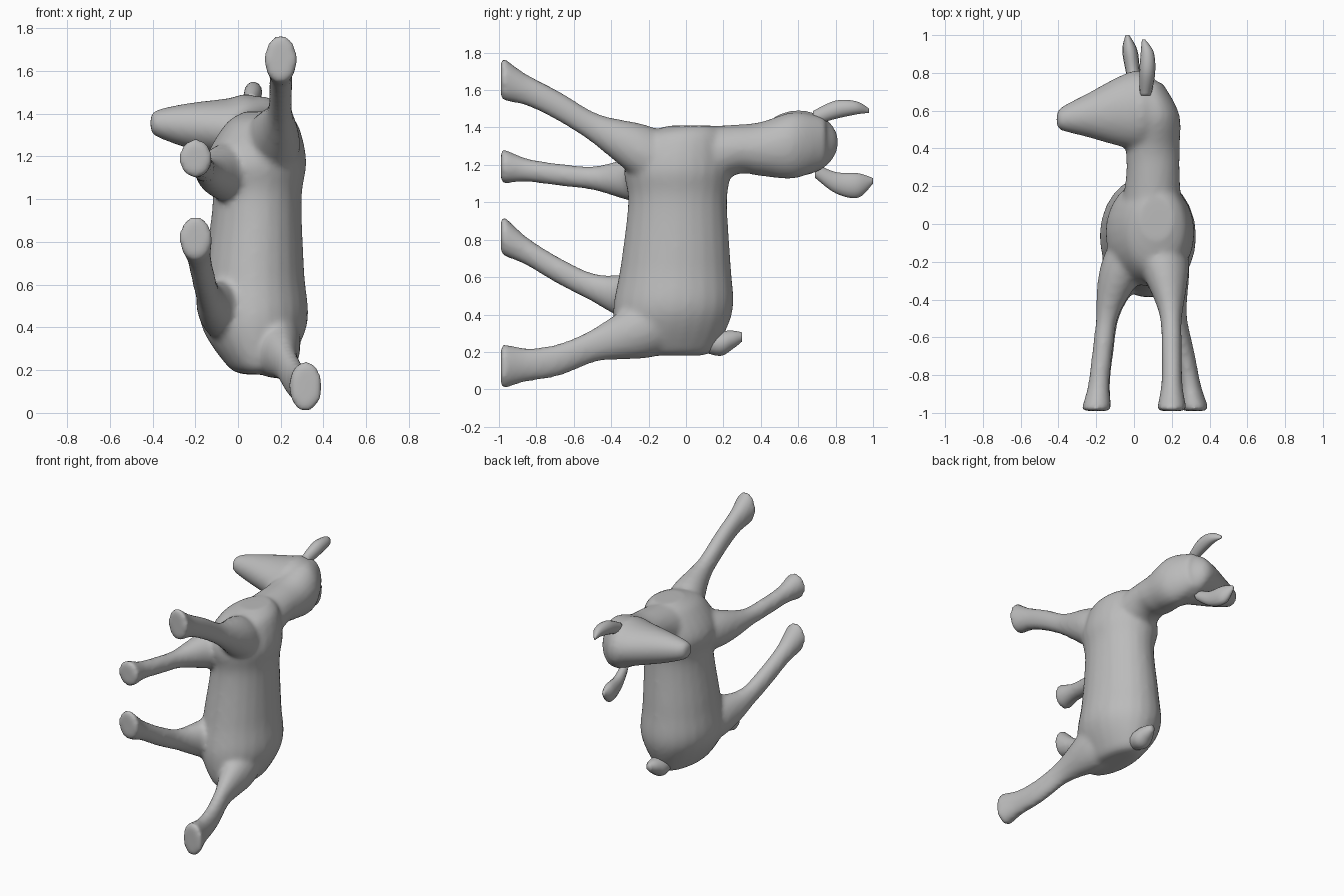
import bpy, bmesh, math
from mathutils import Vector

fur = bpy.data.materials.new("plain grey")
fur.diffuse_color = (0.5, 0.5, 0.5, 1)
X, Y, Z = 0, 1, 2


def smooth_rows(rows, steps=6):
    """Catmull-Rom interpolation between rows of values."""
    v = [Vector(r) for r in rows]
    out = []
    for i in range(len(v) - 1):
        a, b, c, d = v[max(i - 1, 0)], v[i], v[i + 1], v[min(i + 2, len(v) - 1)]
        for s in range(steps):
            t = s / steps
            out.append(0.5 * (2 * b + (c - a) * t + (2 * a - 5 * b + 4 * c - d) * t * t
                              + (3 * b - a - 3 * c + d) * t ** 3))
    return out + [v[-1]]


def loft(bm, axis, rows, sides=24):
    """Closed tube along an axis; row = position, two centres, two radii."""
    rings = []
    for t, c1, c2, r1, r2 in rows:
        ring = []
        for k in range(sides):
            a = 2 * math.pi * k / sides
            p = [c1 + r1 * math.cos(a), c2 + r2 * math.sin(a)]
            p.insert(axis, t)
            ring.append(bm.verts.new(p))
        rings.append(ring)
    new = [bm.faces.new(rings[0]), bm.faces.new(rings[-1])]
    for a, b in zip(rings, rings[1:]):
        for k in range(sides):
            j = (k + 1) % sides
            new.append(bm.faces.new((a[k], a[j], b[j], b[k])))
    bmesh.ops.recalc_face_normals(bm, faces=new)


def leg(bm, slant, path):
    """Leg through (x, z) points, flared at the hoof and at the body."""
    stations = (-0.99, -0.70, -0.42, -0.12)
    rows = []
    for y, x, z in smooth_rows([(y, *p) for y, p in zip(stations, path)]):
        hoof = 0.024 * math.exp(-((y + 0.99) / 0.09) ** 2)
        s = min(max((y + 0.55) / 0.4, 0), 1)
        root = 0.085 * s * s * (3 - 2 * s)
        rows.append((y, x, z, 0.054 + hoof + root, 0.054 * slant + 1.4 * hoof + root))
    loft(bm, Y, rows)


def make(name, bm):
    me = bpy.data.meshes.new(name)
    bm.to_mesh(me)
    bm.free()
    me.materials.append(fur)
    ob = bpy.data.objects.new(name, me)
    bpy.context.collection.objects.link(ob)
    for p in me.polygons:
        p.use_smooth = True
    return ob


bm = bmesh.new()

# torso: z, x, y, rx, ry
loft(bm, Z, smooth_rows([
    (0.18, 0.10, -0.10, 0.07, 0.18), (0.22, 0.09, -0.10, 0.14, 0.26),
    (0.42, 0.075, -0.07, 0.25, 0.32), (0.66, 0.075, -0.055, 0.235, 0.295),
    (1.00, 0.09, -0.045, 0.208, 0.265), (1.18, 0.085, -0.045, 0.235, 0.285),
    (1.35, 0.11, -0.02, 0.17, 0.23), (1.41, 0.12, 0.03, 0.09, 0.12)]))

# neck: y, x, z, rx, rz
loft(bm, Y, smooth_rows([
    (-0.02, 0.09, 1.20, 0.17, 0.20), (0.26, 0.10, 1.28, 0.142, 0.135),
    (0.40, 0.10, 1.285, 0.142, 0.145), (0.58, 0.11, 1.305, 0.13, 0.178),
    (0.75, 0.07, 1.32, 0.08, 0.13)]))

# head: x, y, z, ry, rz
loft(bm, X, smooth_rows([
    (-0.41, 0.55, 1.355, 0.03, 0.03), (-0.385, 0.557, 1.355, 0.062, 0.061),
    (-0.25, 0.575, 1.345, 0.115, 0.102), (-0.05, 0.60, 1.33, 0.195, 0.142),
    (0.06, 0.60, 1.315, 0.205, 0.175), (0.20, 0.58, 1.30, 0.09, 0.10)]))

# four legs from hoof to body
leg(bm, 1.5, [(0.20, 1.665), (0.20, 1.525), (0.19, 1.355), (0.14, 1.21)])
leg(bm, 1.1, [(-0.20, 1.195), (-0.17, 1.15), (-0.125, 1.125), (0.0, 1.13)])
leg(bm, 1.35, [(-0.20, 0.83), (-0.165, 0.645), (-0.12, 0.515), (0.0, 0.46)])
leg(bm, 1.6, [(0.32, 0.122), (0.27, 0.152), (0.205, 0.265), (0.14, 0.36)])

# fuse torso, neck, head and legs into one soft skin
body = make("fawn_body", bm)
rm = body.modifiers.new("fuse", 'REMESH')
rm.mode = 'VOXEL'
rm.voxel_size = 0.016
rm.use_smooth_shade = True
sm = body.modifiers.new("soften", 'SMOOTH')
sm.factor = 0.5
sm.iterations = 8

# ears and tail: y, x, z, rx, rz
small = {
    "upper_ear": [(0.68, 0.06, 1.45, 0.03, 0.04), (0.80, 0.07, 1.495, 0.042, 0.05),
                  (0.91, 0.07, 1.505, 0.034, 0.036), (0.978, 0.05, 1.49, 0.008, 0.012)],
    "lower_ear": [(0.69, 0.015, 1.17, 0.03, 0.04), (0.80, -0.005, 1.105, 0.037, 0.058),
                  (0.92, -0.022, 1.09, 0.04, 0.067), (1.0, -0.035, 1.115, 0.01, 0.015)],
    "tail": [(0.06, 0.09, 0.26, 0.05, 0.05), (0.18, 0.09, 0.245, 0.07, 0.068),
             (0.25, 0.09, 0.265, 0.05, 0.05), (0.30, 0.09, 0.28, 0.02, 0.025)]}
for name, rows in small.items():
    bm = bmesh.new()
    loft(bm, Y, smooth_rows(rows), 14)
    make(name, bm)
